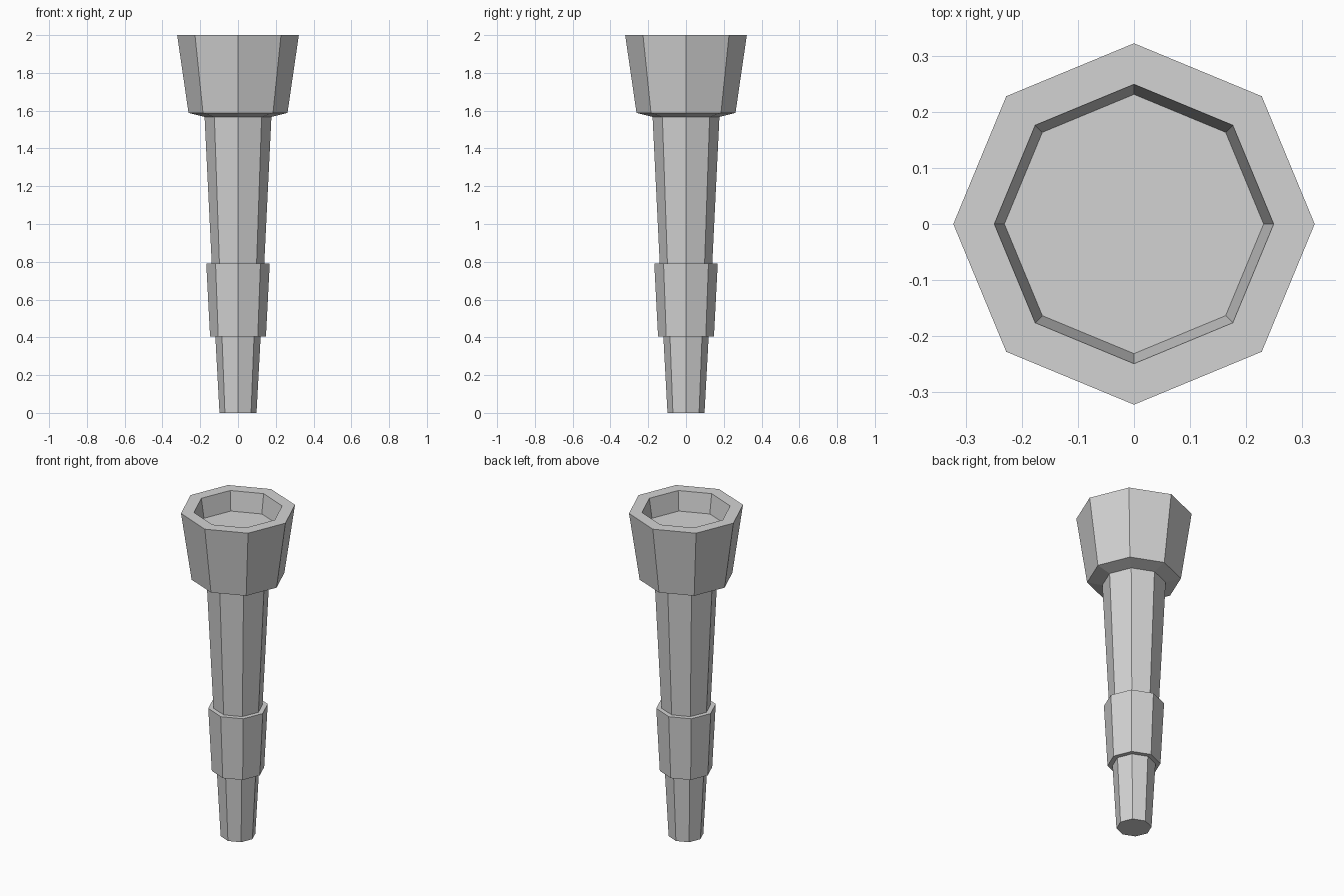
import bpy, bmesh
from math import sin, cos, tau

SIDES = 8

cube = bpy.data.objects.get("Cube")
if cube:
    bpy.data.objects.remove(cube, do_unlink=True)

grey = bpy.data.materials.new("light_grey")
grey.use_nodes = True
colour = (0.65, 0.65, 0.65, 1)
grey.diffuse_color = colour
grey.node_tree.nodes["Principled BSDF"].inputs["Base Color"].default_value = colour


def octagonal_part(name, profile, cap_start=False, cap_end=False):
    """Turn a (radius, height) profile into a flat-sided part with optional end caps."""
    bm = bmesh.new()
    rings = [[bm.verts.new((r * cos(tau * i / SIDES), r * sin(tau * i / SIDES), z))
              for i in range(SIDES)] for r, z in profile]
    for low, high in zip(rings, rings[1:]):
        for i in range(SIDES):
            j = (i + 1) % SIDES
            bm.faces.new((low[i], low[j], high[j], high[i]))
    if cap_start:
        bm.faces.new(rings[0][::-1])
    if cap_end:
        bm.faces.new(rings[-1])
    mesh = bpy.data.meshes.new(name)
    bm.to_mesh(mesh)
    bm.free()
    mesh.materials.append(grey)
    obj = bpy.data.objects.new(name, mesh)
    bpy.context.collection.objects.link(obj)
    return obj


# Tapered foot with a closed bottom
octagonal_part("foot", [(0.098, 0), (0.12, 0.405)], cap_start=True)

# Sleeve with flat ledges above and below
octagonal_part("sleeve", [(0.12, 0.405), (0.148, 0.405), (0.168, 0.79), (0.139, 0.79)])

# Long shaft widening upward
octagonal_part("shaft", [(0.139, 0.79), (0.177, 1.567)])

# Flared head: sloped underside, outer wall, flat rim, recess wall and floor
octagonal_part("head", [(0.177, 1.567), (0.262, 1.588), (0.322, 2.0),
                        (0.249, 2.0), (0.231, 1.882)], cap_end=True)
